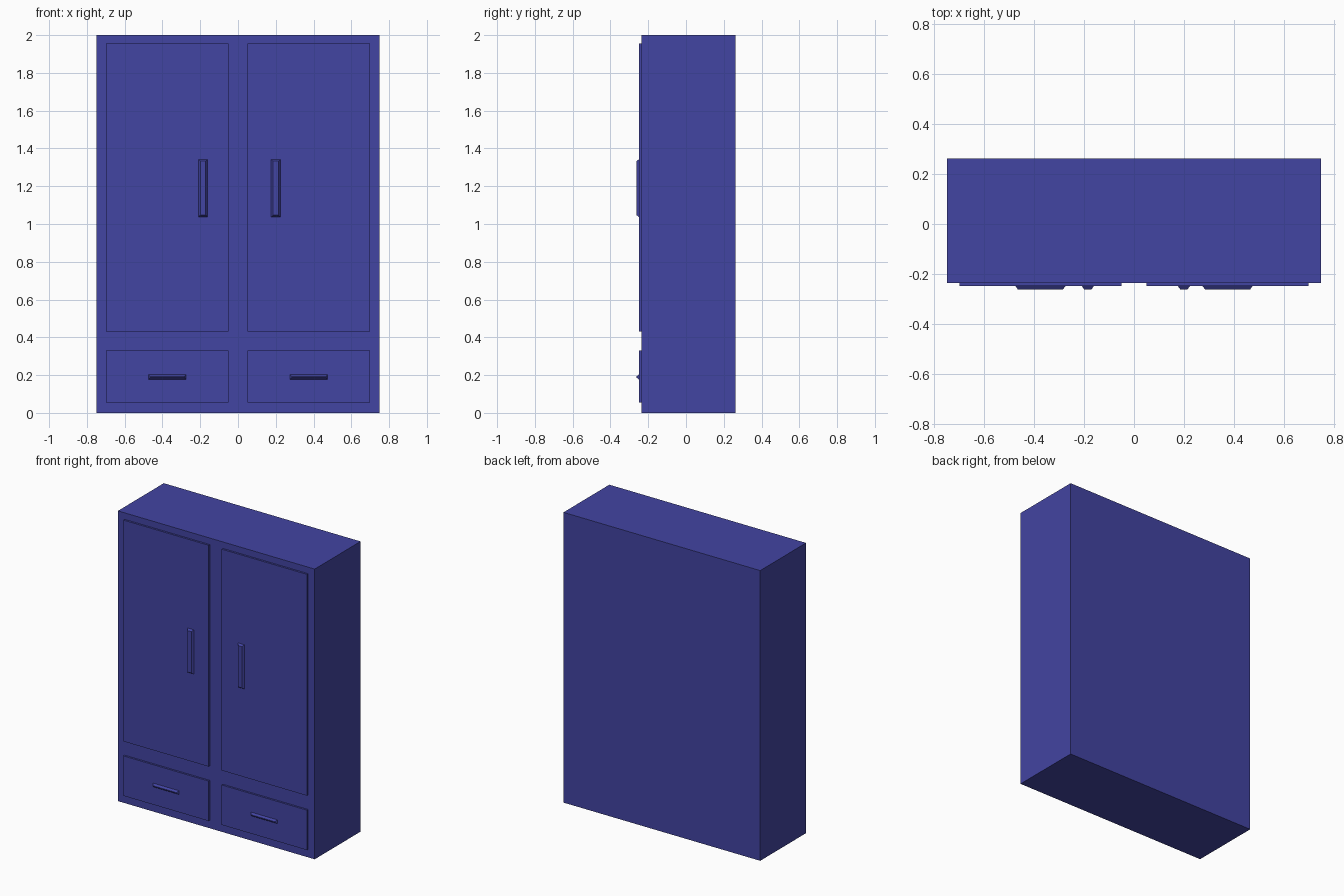
import bpy

if "Cube" in bpy.data.objects:
    bpy.data.objects.remove(bpy.data.objects["Cube"])

blue = bpy.data.materials.new("blue_paint")
blue.diffuse_color = (0.055, 0.058, 0.36, 1)
blue.use_nodes = True
blue.node_tree.nodes["Principled BSDF"].inputs["Base Color"].default_value = blue.diffuse_color

BACK, FRONT, PANEL, GRIP = 0.263, -0.236, -0.249, -0.263


def block(name, x0, x1, z0, z1, y_back, y_front, taper=0.0):
    """Box between two depths; taper insets the front face on all sides."""
    verts = []
    for y, t in ((y_back, 0.0), (y_front, taper)):
        verts += [(x0 + t, y, z0 + t), (x1 - t, y, z0 + t),
                  (x1 - t, y, z1 - t), (x0 + t, y, z1 - t)]
    faces = [(3, 2, 1, 0), (4, 5, 6, 7)]
    faces += [(i, (i + 1) % 4, (i + 1) % 4 + 4, i + 4) for i in range(4)]
    mesh = bpy.data.meshes.new(name)
    mesh.from_pydata(verts, [], [f[::1] if i > 1 else f for i, f in enumerate(faces)])
    mesh.materials.append(blue)
    obj = bpy.data.objects.new(name, mesh)
    bpy.context.collection.objects.link(obj)
    return obj


def handle(name, cx, cz, width, height):
    return block(name, cx - width / 2, cx + width / 2, cz - height / 2,
                 cz + height / 2, PANEL, GRIP, taper=0.01)


# Cabinet body
block("cabinet_body", -0.75, 0.75, 0, 2, BACK, FRONT)

# Doors and drawers with their bevelled handles
for side, x0, x1, grip_x in (("left", -0.70, -0.05, -0.185),
                             ("right", 0.05, 0.70, 0.20)):
    block(side + "_door", x0, x1, 0.43, 1.955, FRONT, PANEL)
    block(side + "_drawer", x0, x1, 0.055, 0.33, FRONT, PANEL)
    handle(side + "_door_handle", grip_x, 1.19, 0.048, 0.305)
    handle(side + "_drawer_handle", (x0 + x1) / 2, 0.19, 0.20, 0.026)
